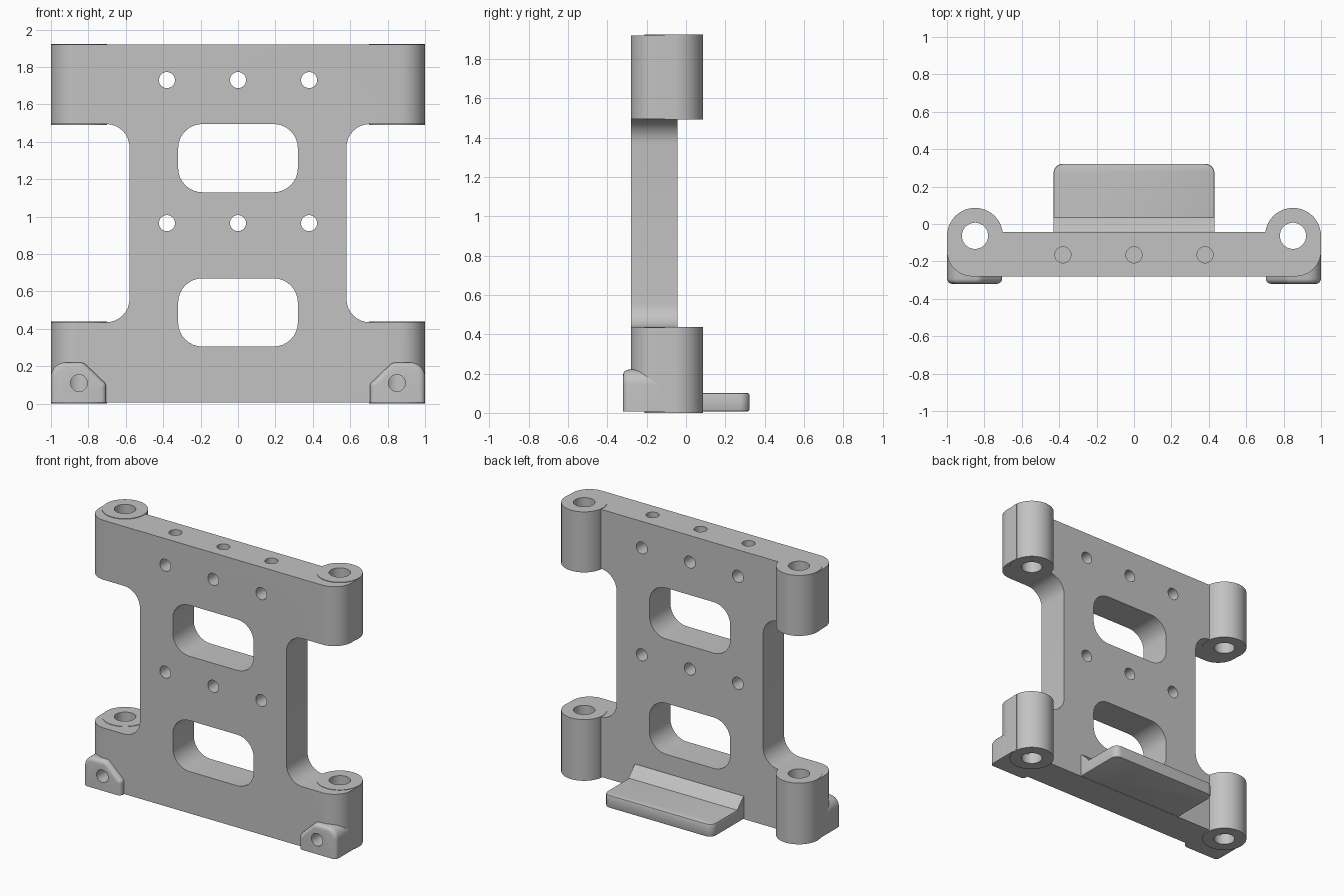
import bpy, bmesh, math
from mathutils import Vector

cube = bpy.data.objects.get("Cube")
if cube:
    bpy.data.objects.remove(cube, do_unlink=True)

GREY = (0.54, 0.54, 0.54, 1)
grey = bpy.data.materials.new("machined_grey")
grey.use_nodes = True
grey.diffuse_color = GREY
grey.node_tree.nodes["Principled BSDF"].inputs["Base Color"].default_value = GREY


def rounded(corners, steps=8):
    """Polygon outline whose corners (u, v, radius) are filleted."""
    out = []
    for i, (u, v, r) in enumerate(corners):
        p = Vector((u, v))
        if not r:
            out.append(p)
            continue
        a = (Vector(corners[i - 1][:2]) - p).normalized()
        b = (Vector(corners[(i + 1) % len(corners)][:2]) - p).normalized()
        half = a.angle(b) / 2
        centre = p + (a + b).normalized() * r / math.sin(half)
        start = (p + a * r / math.tan(half) - centre).normalized()
        end = (p + b * r / math.tan(half) - centre).normalized()
        for k in range(steps + 1):
            out.append(centre + start.slerp(end, k / steps) * r)
    return out


def prism(name, outline, axis, lo, hi, pick=None, width=0.0, segments=4):
    """Extrude an outline along an axis; bevel the edges chosen by pick."""
    place = {"x": lambda u, v, w: (w, u, v),
             "y": lambda u, v, w: (u, w, v),
             "z": lambda u, v, w: (u, v, w)}[axis]
    bm = bmesh.new()
    low = [bm.verts.new(place(u, v, lo)) for u, v in outline]
    high = [bm.verts.new(place(u, v, hi)) for u, v in outline]
    bm.faces.new(low)
    bm.faces.new(high)
    for i in range(len(low)):
        bm.faces.new((low[i - 1], low[i], high[i], high[i - 1]))
    bmesh.ops.recalc_face_normals(bm, faces=bm.faces[:])
    if pick:
        edges = [e for e in bm.edges if pick(e.verts[0].co, e.verts[1].co)]
        bmesh.ops.bevel(bm, geom=edges, offset=width, segments=segments,
                        profile=0.5, affect="EDGES")
        bmesh.ops.recalc_face_normals(bm, faces=bm.faces[:])
    mesh = bpy.data.meshes.new(name)
    bm.to_mesh(mesh)
    bm.free()
    mesh.materials.append(grey)
    obj = bpy.data.objects.new(name, mesh)
    bpy.context.collection.objects.link(obj)
    return obj


def circle(u, v, r, n=48):
    return [Vector((u + r * math.cos(2 * math.pi * k / n),
                    v + r * math.sin(2 * math.pi * k / n))) for k in range(n)]


def box(u0, v0, u1, v1, r):
    return rounded([(u0, v0, r), (u1, v0, r), (u1, v1, r), (u0, v1, r)])


def cut(obj, cutters):
    for c in cutters:
        m = obj.modifiers.new("cut", "BOOLEAN")
        m.operation, m.solver, m.object = "DIFFERENCE", "EXACT", c
    bpy.context.view_layer.update()
    deps = bpy.context.evaluated_depsgraph_get()
    mesh = bpy.data.meshes.new_from_object(obj.evaluated_get(deps))
    obj.modifiers.clear()
    obj.data = mesh


FRONT, BACK = -0.28, -0.043
BOSS_X, BOSS_Y = 0.85, -0.063

# Main plate: four arms around a narrow waist, front corners rounded
half = [(1, 0.006, 0), (1, 0.435, 0), (0.58, 0.435, 0.125),
        (0.58, 1.495, 0.125), (1, 1.495, 0), (1, 1.92, 0)]
outline = rounded(half + [(-x, z, r) for x, z, r in reversed(half)])
plate = prism("main_plate", outline, "y", FRONT, BACK,
              lambda a, b: min(abs(a.x), abs(b.x)) > 0.99 and a.x * b.x > 0
              and max(a.y, b.y) < FRONT + 0.001, 0.135, 10)

# Cutters: windows, screw holes, top holes, rod bores and foot holes
windows = [prism("window_cutter", box(-0.32, z0, 0.32, z1, 0.13), "y", -1, 1)
           for z0, z1 in ((0.305, 0.67), (1.13, 1.495))]
screws = [prism("screw_cutter", circle(x, z, 0.043, 32), "y", -1, 1)
          for x in (-0.38, 0, 0.38) for z in (0.965, 1.73)]
tops = [prism("top_hole_cutter", circle(x, -0.165, 0.043, 32), "z", 1.78, 2.2)
        for x in (-0.38, 0, 0.38)]
bores = {s: prism("bore_cutter", circle(s * BOSS_X, BOSS_Y, 0.07), "z", -1, 3)
         for s in (-1, 1)}
foot_holes = {s: prism("foot_hole_cutter", circle(s * BOSS_X, 0.11, 0.045, 32),
                       "y", -1, -0.08) for s in (-1, 1)}
cutters = windows + screws + tops + list(bores.values()) + list(foot_holes.values())
cut(plate, cutters)
parts = [plate]

for s, side in ((1, "left"), (-1, "right")):
    # Rod bosses, standing slightly proud of the arms
    for level, z0, z1 in (("lower", 0, 0.438), ("upper", 1.491, 1.924)):
        boss = prism(f"{side}_{level}_boss", circle(s * BOSS_X, BOSS_Y, 0.149, 64),
                     "z", z0, z1)
        cut(boss, [bores[s]] + ([foot_holes[s]] if level == "lower" else []))
        parts.append(boss)
    # Clamp foot with a chamfered inner shoulder and softened front edge
    shape = [(1, 0.006, 0), (1, 0.22, 0.075), (0.825, 0.22, 0.05),
             (0.705, 0.105, 0.03), (0.705, 0.006, 0)]
    foot = prism(f"{side}_foot", rounded([(s * x, z, r) for x, z, r in shape]),
                 "y", -0.32, -0.15,
                 lambda a, b: a.y < -0.31 and b.y < -0.31
                 and max(a.z, b.z) > 0.02, 0.028)
    cut(foot, [foot_holes[s]])
    parts.append(foot)

# Rear ledge with rounded outer corners
parts.append(prism("rear_ledge",
                   rounded([(-0.43, -0.1, 0), (0.43, -0.1, 0),
                            (0.43, 0.322, 0.05), (-0.43, 0.322, 0.05)]),
                   "z", 0.008, 0.1,
                   lambda a, b: abs(a.z - b.z) < 1e-4 and max(a.y, b.y) > 0,
                   0.008, 2))
# Reinforcing strip where the ledge meets the plate
parts.append(prism("ledge_rib", rounded([(-0.1, 0.05, 0), (0.035, 0.05, 0),
                                         (0.035, 0.1, 0), (-0.032, 0.17, 0.02),
                                         (-0.1, 0.17, 0)]), "x", -0.43, 0.43))

for c in cutters:
    bpy.data.objects.remove(c, do_unlink=True)

# Smooth the curved walls, keep the machined edges crisp
bpy.ops.object.select_all(action="DESELECT")
for p in parts:
    p.select_set(True)
bpy.context.view_layer.objects.active = plate
bpy.ops.object.shade_smooth_by_angle(angle=math.radians(30))
